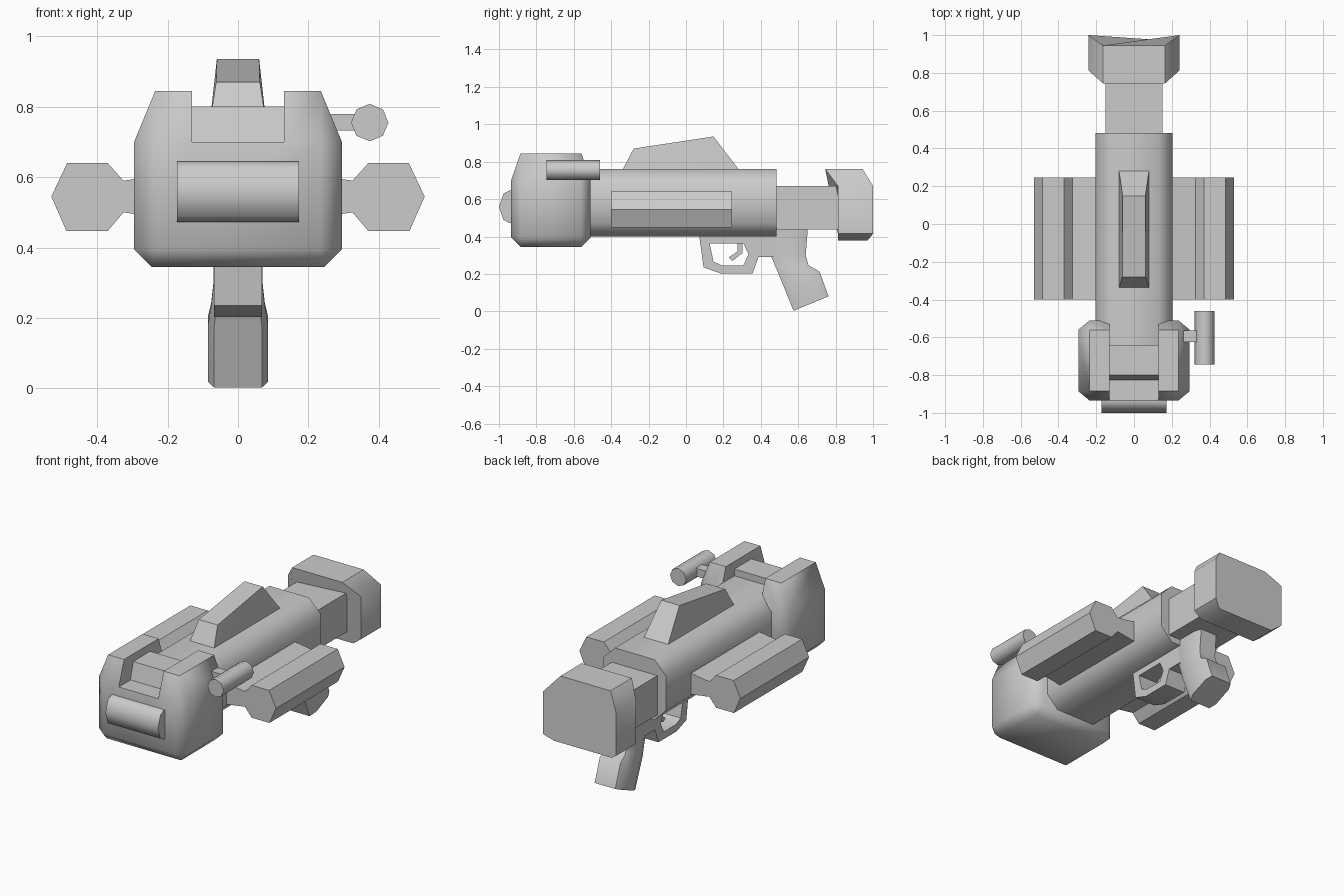
import bpy, bmesh, math

if "Cube" in bpy.data.objects:
    bpy.data.objects.remove(bpy.data.objects["Cube"])


def finish(name, bm, angle=50):
    bmesh.ops.recalc_face_normals(bm, faces=bm.faces[:])
    me = bpy.data.meshes.new(name)
    bm.to_mesh(me)
    bm.free()
    ob = bpy.data.objects.new(name, me)
    bpy.context.collection.objects.link(ob)
    smooth(ob, angle)
    return ob


def smooth(ob, angle=50):
    bpy.ops.object.select_all(action='DESELECT')
    ob.select_set(True)
    bpy.context.view_layer.objects.active = ob
    bpy.ops.object.shade_smooth_by_angle(angle=math.radians(angle))


def loft(name, rings, angle=50):
    """Skin a list of equal-length point rings and cap both ends."""
    bm = bmesh.new()
    vs = [[bm.verts.new(p) for p in r] for r in rings]
    n = len(vs[0])
    for a, b in zip(vs, vs[1:]):
        for i in range(n):
            j = (i + 1) % n
            bm.faces.new((a[i], a[j], b[j], b[i]))
    bm.faces.new(vs[0])
    bm.faces.new(vs[-1])
    return finish(name, bm, angle)


def along_x(name, prof, x0, x1, angle=50):
    return loft(name, [[(x, y, z) for y, z in prof] for x in (x0, x1)], angle)


def along_y(name, prof, y0, y1, angle=50):
    return loft(name, [[(x, y, z) for x, z in prof] for y in (y0, y1)], angle)


def hull(name, pts, angle=50):
    bm = bmesh.new()
    for p in pts:
        bm.verts.new(p)
    bmesh.ops.convex_hull(bm, input=bm.verts[:])
    bmesh.ops.dissolve_limit(bm, angle_limit=0.01, verts=bm.verts[:], edges=bm.edges[:])
    return finish(name, bm, angle)


def cut(ob, cutter):
    cutter.hide_render = True
    mod = ob.modifiers.new("cut", 'BOOLEAN')
    mod.operation = 'DIFFERENCE'
    mod.solver = 'EXACT'
    mod.object = cutter
    bpy.context.view_layer.objects.active = ob
    bpy.ops.object.modifier_apply(modifier=mod.name)
    bpy.data.objects.remove(cutter)
    smooth(ob)


def box(x, z0, z1):
    return [(-x, z0), (x, z0), (x, z1), (-x, z1)]


# Main tube: chamfered rectangle
tube = [(.13, .40), (.205, .475), (.205, .685), (.13, .76)]
along_y("main_tube", tube + [(-x, z) for x, z in reversed(tube)], -.64, .483)

# Stock neck and shoulder rest
along_y("stock_neck", box(.15, .437, .67), .45, .85, 30)
half = [(.165, .76, .745, .945), (.24, .67, .812, 1.0),
        (.24, .415, .812, 1.0), (.19, .378, .812, .97)]
sect = half + [(-x, z, f, b) for x, z, f, b in reversed(half)]
loft("shoulder_rest", [[(x, f, z) for x, z, f, b in sect],
                       [(x, b, z) for x, z, f, b in sect]])

# Front housing: chamfered block with a stepped notch in its top
pts = []
for s in (-1, 1):
    for z in (.395, .70):
        pts += [(s * .235, -.935, z), (s * .295, -.885, z),
                (s * .295, -.56, z), (s * .235, -.51, z)]
    for y in (-.885, -.56):
        pts += [(s * .235, y, .845), (s * .245, y, .345)]
housing = hull("front_housing", pts)
notch = [(-1.1, .70), (-.825, .70), (-.80, .80), (-.64, .80),
         (-.64, .74), (-.4, .74), (-.4, 1), (-1.1, 1)]
cut(housing, along_x("notch_cutter", notch, -.13, .13))

# Curved front lens
along_x("front_lens", [(-.92, .645), (-.945, .645), (-.975, .63), (-1, .56),
                       (-.977, .49), (-.945, .473), (-.92, .473)], -.173, .173)

# Top fin
hull("top_fin", [(s * x, y, z) for s in (-1, 1) for x, y, z in
                 [(.08, -.34, .755), (.062, -.28, .87), (.06, .147, .935), (.08, .285, .755)]], 30)

# Side pods on their ribs
pod = [(.19, .48), (.325, .50), (.37, .447), (.487, .447), (.53, .545),
       (.485, .64), (.37, .64), (.325, .59), (.19, .61)]
for s, side in ((-1, "left"), (1, "right")):
    along_y("side_pod_" + side, [(s * x, z) for x, z in pod], -.40, .245, 30)

# Small sighting tube and its bracket
octagon = [(.374 + .053 * math.cos(i * math.pi / 4), .755 + .053 * math.sin(i * math.pi / 4))
           for i in range(8)]
along_y("sighting_tube", octagon, -.745, -.46)
along_y("sight_bracket", [(.24, .732), (.34, .732), (.34, .78), (.24, .78)], -.625, -.565, 30)

# Trigger guard with opening, and trigger
guard = along_x("trigger_guard", [(.067, .43), (.094, .235), (.185, .203), (.356, .203),
                                  (.388, .29), (.52, .29), (.52, .43)], -.068, .068)
cut(guard, along_x("guard_cutter", [(.126, .364), (.147, .267), (.19, .246), (.307, .246),
                                    (.334, .305), (.307, .364)], -.2, .2))
along_x("trigger", [(.303, .37), (.303, .312), (.248, .27), (.228, .288),
                    (.275, .32), (.275, .37)], -.025, .025, 30)

# Pistol grip: octagonal sections from front point to back point
rings = []
for (fy, fz), (by, bz), w in [((.41, .45), (.652, .45), .068), ((.457, .29), (.64, .30), .07),
                              ((.48, .235), (.655, .246), .076), ((.505, .175), (.714, .213), .085),
                              ((.575, .003), (.762, .08), .085)]:
    prof = [(.8, 0), (1, .2), (1, .8), (.8, 1), (-.8, 1), (-1, .8), (-1, .2), (-.8, 0)]
    rings.append([(k * w, fy + (by - fy) * t, fz + (bz - fz) * t) for k, t in prof])
loft("pistol_grip", rings)
